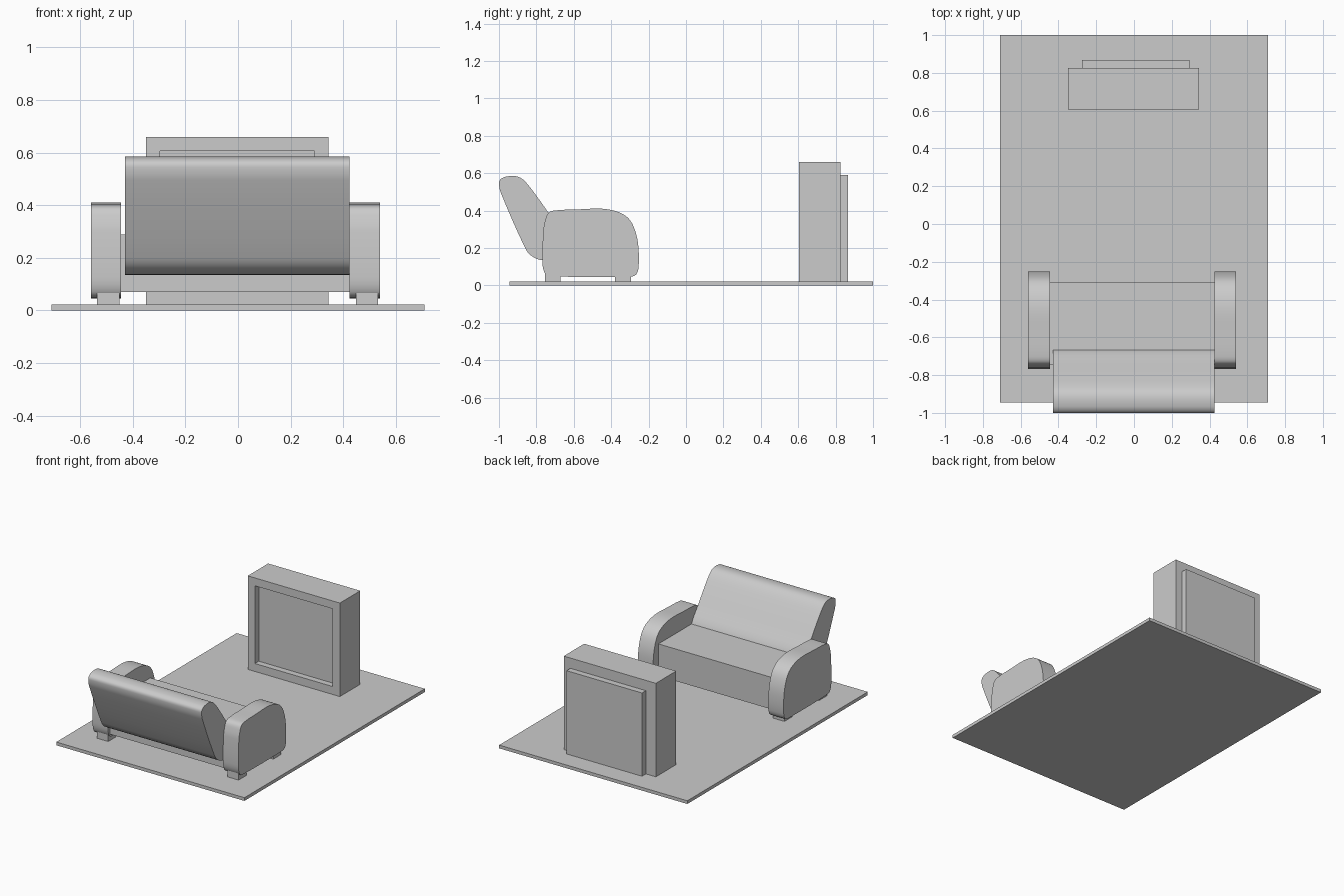
import bpy
import bmesh
from mathutils import Vector

if "Cube" in bpy.data.objects:
    bpy.data.objects.remove(bpy.data.objects["Cube"], do_unlink=True)

grey = bpy.data.materials.new("light grey")
grey.use_nodes = True
grey.diffuse_color = (0.6, 0.6, 0.6, 1)
grey.node_tree.nodes["Principled BSDF"].inputs["Base Color"].default_value = (0.6, 0.6, 0.6, 1)


def finish(name, bm):
    mesh = bpy.data.meshes.new(name)
    bm.normal_update()
    bm.to_mesh(mesh)
    bm.free()
    mesh.materials.append(grey)
    obj = bpy.data.objects.new(name, mesh)
    bpy.context.collection.objects.link(obj)
    return obj


def box_mesh(x, y, z):
    """Box from (min, max) pairs on each axis."""
    bm = bmesh.new()
    bmesh.ops.create_cube(bm, size=1)
    for v in bm.verts:
        v.co = [lo + (c + 0.5) * (hi - lo) for c, (lo, hi) in zip(v.co, (x, y, z))]
    return bm


def box(name, x, y, z):
    return finish(name, box_mesh(x, y, z))


def smooth_loop(points, steps=4):
    """Closed Catmull-Rom curve through the points."""
    pts = [Vector(p) for p in points]
    n = len(pts)
    out = []
    for i in range(n):
        a, b, c, d = (pts[(i + k) % n] for k in (-1, 0, 1, 2))
        # limit tangents by segment length so long straights do not bulge
        seg = (c - b).length
        t1 = (c - a).normalized() * seg
        t2 = (d - b).normalized() * seg
        for s in range(steps):
            t = s / steps
            out.append(b * (2*t**3 - 3*t**2 + 1) + t1 * (t**3 - 2*t**2 + t)
                       + c * (3*t**2 - 2*t**3) + t2 * (t**3 - t**2))
    return out


def extruded(name, profile, x0, x1):
    """Smooth (y, z) profile extruded along x."""
    bm = bmesh.new()
    face = bm.faces.new([bm.verts.new((x0, p.x, p.y)) for p in smooth_loop(profile)])
    geo = bmesh.ops.extrude_face_region(bm, geom=[face], use_keep_orig=True)["geom"]
    moved = [g for g in geo if isinstance(g, bmesh.types.BMVert)]
    bmesh.ops.translate(bm, verts=moved, vec=(x1 - x0, 0, 0))
    bmesh.ops.recalc_face_normals(bm, faces=bm.faces[:])
    obj = finish(name, bm)
    bpy.ops.object.select_all(action="DESELECT")
    obj.select_set(True)
    bpy.context.view_layer.objects.active = obj
    bpy.ops.object.shade_smooth_by_angle()
    return obj


# Floor
box("floor", (-0.71, 0.71), (-0.945, 1.0), (0, 0.022))

# Television: cabinet with a recessed screen, and a raised rear panel
bm = box_mesh((-0.35, 0.345), (0.605, 0.825), (0.022, 0.66))
bm.normal_update()
front = min(bm.faces, key=lambda f: f.calc_center_median().y)
bmesh.ops.inset_region(bm, faces=[front], thickness=0.054, use_even_offset=True)
bmesh.ops.inset_individual(bm, faces=[front], thickness=0, depth=-0.042)
finish("television_cabinet", bm)
box("television_rear_panel", (-0.275, 0.295), (0.825, 0.867), (0.022, 0.59))

# Sofa seat
box("sofa_seat", (-0.445, 0.425), (-0.745, -0.31), (0.07, 0.288))

# Sofa backrest, leaning away from the seat
backrest = [(-1.0, 0.545), (-0.993, 0.566), (-0.965, 0.581), (-0.91, 0.584),
            (-0.87, 0.565), (-0.815, 0.5), (-0.735, 0.388), (-0.665, 0.285),
            (-0.664, 0.22), (-0.7, 0.16), (-0.765, 0.135), (-0.826, 0.158),
            (-0.86, 0.2), (-0.99, 0.495)]
extruded("sofa_backrest", backrest, -0.43, 0.425)

# Sofa arms and feet
arm = [(-0.768, 0.13), (-0.762, 0.3), (-0.752, 0.35), (-0.735, 0.388), (-0.7, 0.401),
       (-0.57, 0.407), (-0.445, 0.41), (-0.355, 0.39), (-0.3, 0.35), (-0.268, 0.28),
       (-0.254, 0.2), (-0.254, 0.095), (-0.268, 0.057), (-0.3, 0.047), (-0.73, 0.05),
       (-0.757, 0.07)]
for side, x0, foot in (("right", -0.56, -0.536), ("left", 0.425, 0.448)):
    extruded(side + "_arm", arm, x0, x0 + 0.115)
    for end, y in (("back", -0.755), ("front", -0.38)):
        box(f"{side}_{end}_foot", (foot, foot + 0.085), (y, y + 0.085), (0.022, 0.072))
